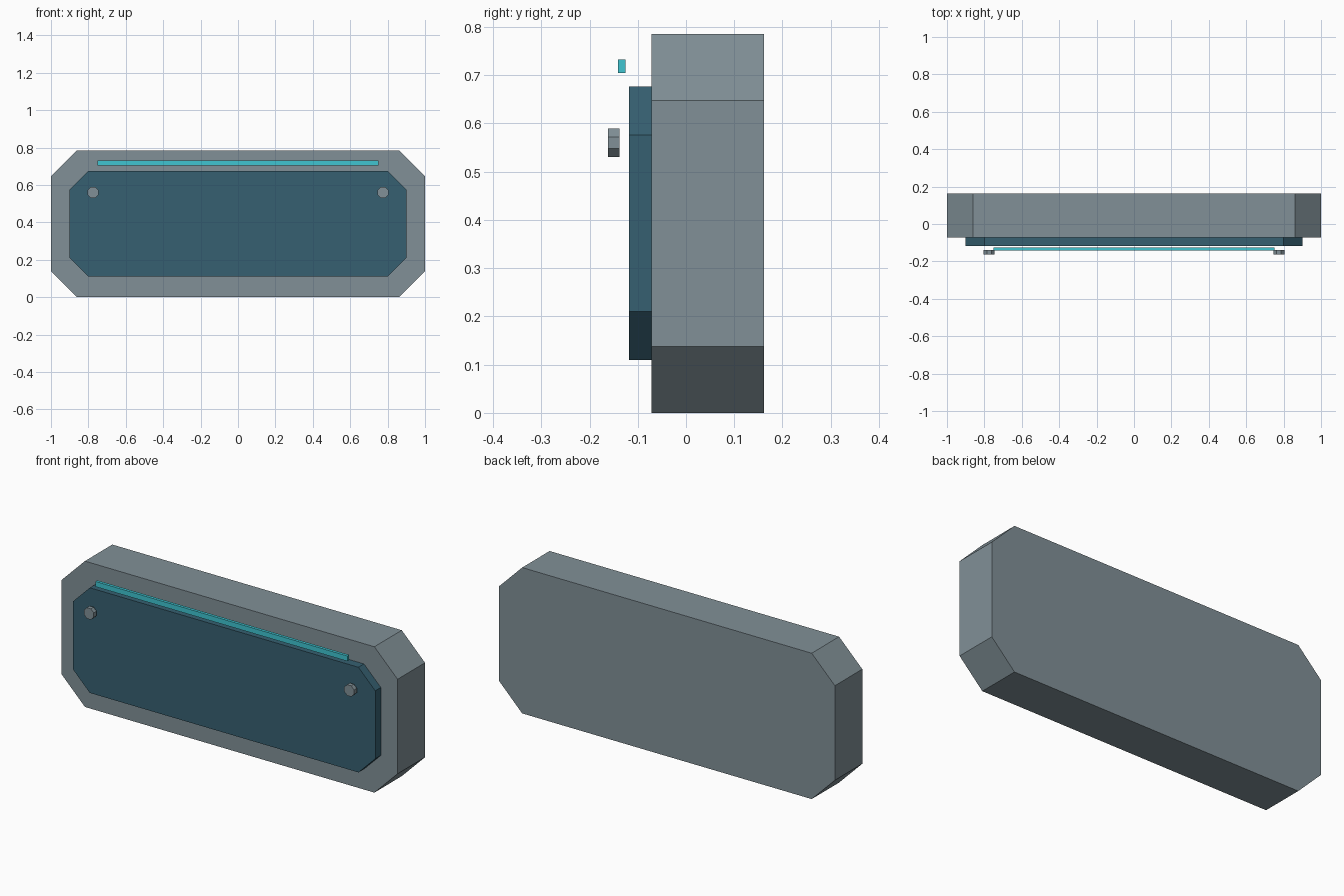
import bpy
import bmesh
import math

cube = bpy.data.objects.get("Cube")
if cube:
    bpy.data.objects.remove(cube, do_unlink=True)


def material(name, rgb):
    mat = bpy.data.materials.new(name)
    mat.use_nodes = True
    mat.diffuse_color = (*rgb, 1)
    mat.node_tree.nodes["Principled BSDF"].inputs["Base Color"].default_value = (*rgb, 1)
    return mat


steel = material("steel grey", (0.22, 0.28, 0.31))
petrol = material("dark petrol blue", (0.037, 0.117, 0.165))
cyan = material("bright cyan", (0.05, 0.56, 0.64))


def extrude_profile(name, profile, y_front, y_back, mat):
    """Extrude an x-z outline from y_front to y_back."""
    bm = bmesh.new()
    face = bm.faces.new([bm.verts.new((x, y_front, z)) for x, z in profile])
    result = bmesh.ops.extrude_face_region(bm, geom=[face])
    moved = [v for v in result["geom"] if isinstance(v, bmesh.types.BMVert)]
    bmesh.ops.translate(bm, verts=moved, vec=(0, y_back - y_front, 0))
    bmesh.ops.recalc_face_normals(bm, faces=bm.faces)
    mesh = bpy.data.meshes.new(name)
    bm.to_mesh(mesh)
    bm.free()
    mesh.materials.append(mat)
    obj = bpy.data.objects.new(name, mesh)
    bpy.context.collection.objects.link(obj)
    return obj


def chamfered(half_x, low, high, cut_x, cut_z):
    """Rectangle outline with cut corners."""
    x = half_x - cut_x
    return [(-x, low), (x, low), (half_x, low + cut_z), (half_x, high - cut_z),
            (x, high), (-x, high), (-half_x, high - cut_z), (-half_x, low + cut_z)]


def octagon(cx, cz, radius):
    angles = [math.pi / 8 + i * math.pi / 4 for i in range(8)]
    return [(cx + radius * math.cos(a), cz + radius * math.sin(a)) for a in angles]


# Housing and raised front panel
extrude_profile("housing", chamfered(1, 0, 0.785, 0.138, 0.138), -0.071, 0.162, steel)
extrude_profile("front_panel", chamfered(0.9, 0.11, 0.676, 0.1, 0.1), -0.118, -0.071, petrol)

# Light strip floating above the panel
strip = [(-0.75, 0.704), (0.75, 0.704), (0.75, 0.732), (-0.75, 0.732)]
extrude_profile("light_strip", strip, -0.141, -0.125, cyan)

# Octagonal bolts
for side, sign in (("left", 1), ("right", -1)):
    extrude_profile(side + "_bolt", octagon(sign * 0.775, 0.56, 0.0318), -0.162, -0.138, steel)
